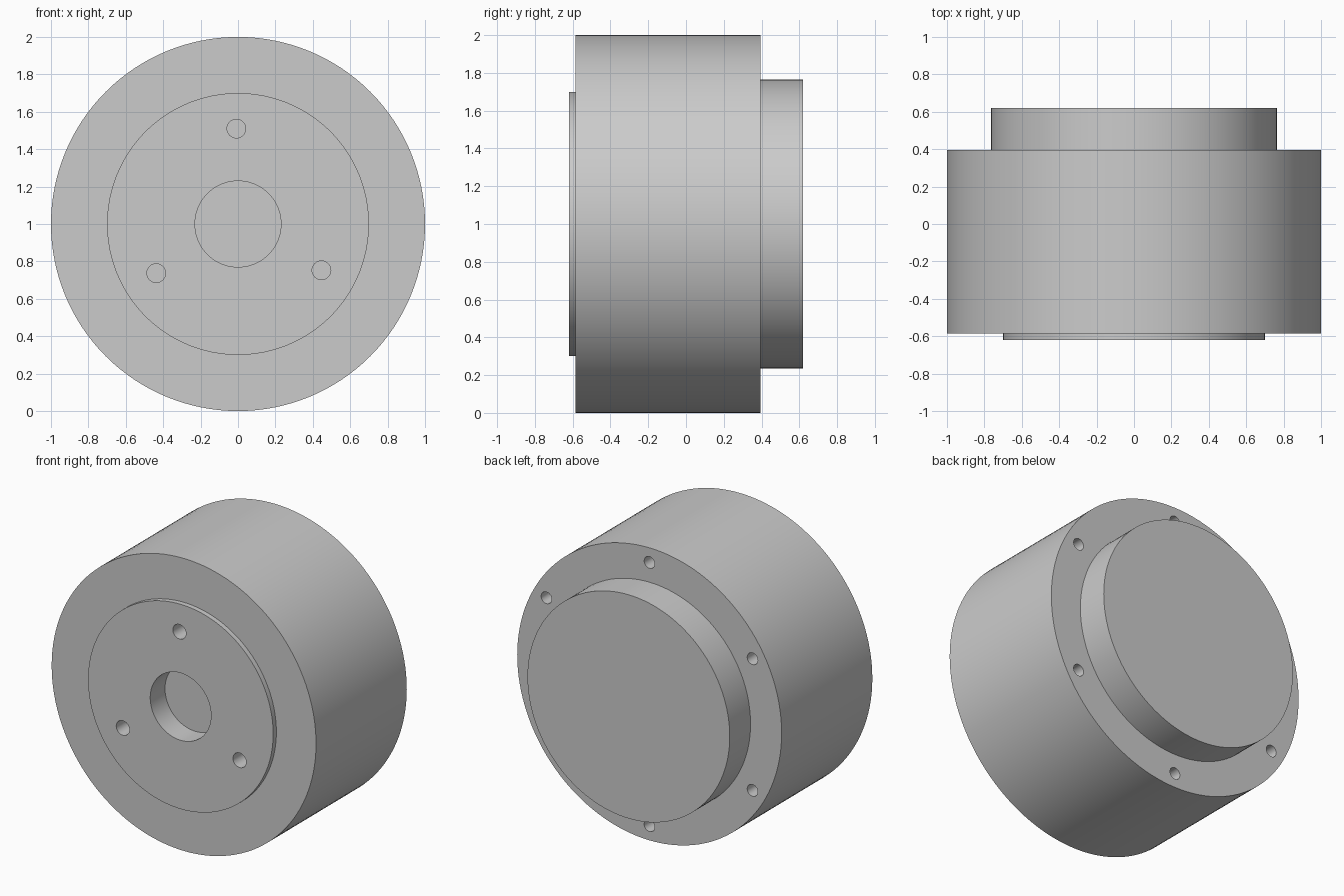
import bpy, bmesh, math
from mathutils import Matrix, Vector

cube = bpy.data.objects.get("Cube")
if cube:
    bpy.data.objects.remove(cube)

grey = bpy.data.materials.new("plain_grey")
grey.use_nodes = True
colour = (0.6, 0.6, 0.6, 1)
grey.diffuse_color = colour
grey.node_tree.nodes["Principled BSDF"].inputs["Base Color"].default_value = colour

CENTRE = Vector((0, 0, 1))
SEGMENTS = 128


def finish(name, bm):
    bmesh.ops.recalc_face_normals(bm, faces=bm.faces)
    mesh = bpy.data.meshes.new(name)
    bm.to_mesh(mesh)
    bm.free()
    obj = bpy.data.objects.new(name, mesh)
    bpy.context.collection.objects.link(obj)
    mesh.materials.append(grey)
    return obj


def lathe(name, profile):
    """Revolve (radius, y) points about the horizontal axis."""
    bm = bmesh.new()
    verts = [bm.verts.new((r, y, CENTRE.z)) for r, y in profile]
    edges = [bm.edges.new(pair) for pair in zip(verts, verts[1:])]
    bmesh.ops.spin(bm, geom=verts + edges, cent=CENTRE, axis=(0, 1, 0),
                   angle=math.tau, steps=SEGMENTS, use_merge=True)
    bmesh.ops.remove_doubles(bm, verts=bm.verts, dist=1e-5)
    return finish(name, bm)


def hole_ring(name, count, ring, radius, start, y_open, y_floor):
    """Cutter made of drill cylinders spaced evenly round the axis."""
    bm = bmesh.new()
    for i in range(count):
        a = math.radians(start) + math.tau * i / count
        place = Matrix.Translation((ring * math.cos(a), (y_open + y_floor) / 2,
                                    CENTRE.z + ring * math.sin(a)))
        bmesh.ops.create_cone(bm, cap_ends=True, segments=32,
                              radius1=radius, radius2=radius,
                              depth=abs(y_open - y_floor),
                              matrix=place @ Matrix.Rotation(math.pi / 2, 4, "X"))
    cutter = finish(name, bm)
    cutter.hide_render = True
    return cutter


# Stepped drum: recessed bore, front plate, main body, rear boss
FRONT, BODY_FRONT, BODY_BACK, BACK = -0.62, -0.585, 0.395, 0.62
drum = lathe("drum_housing", [
    (0, FRONT + 0.16), (0.23, FRONT + 0.16), (0.23, FRONT),
    (0.7, FRONT), (0.7, BODY_FRONT), (1, BODY_FRONT),
    (1, BODY_BACK), (0.765, BODY_BACK), (0.765, BACK), (0, BACK)])

# Three front fixing holes and six rear flange holes
cutters = [
    hole_ring("front_hole_cutter", 3, 0.51, 0.05, 91, FRONT - 0.1, FRONT + 0.2),
    hole_ring("rear_hole_cutter", 6, 0.9, 0.04, 90, BODY_BACK + 0.1, BODY_BACK - 0.15)]
bpy.context.view_layer.objects.active = drum
drum.select_set(True)
for cutter in cutters:
    mod = drum.modifiers.new("drill", "BOOLEAN")
    mod.operation, mod.solver, mod.object = "DIFFERENCE", "EXACT", cutter
    bpy.ops.object.modifier_apply(modifier=mod.name)
    bpy.data.objects.remove(cutter)

# Smooth round walls, crisp rims
bpy.ops.object.select_all(action="DESELECT")
drum.select_set(True)
bpy.ops.object.shade_smooth_by_angle(angle=math.radians(30))
